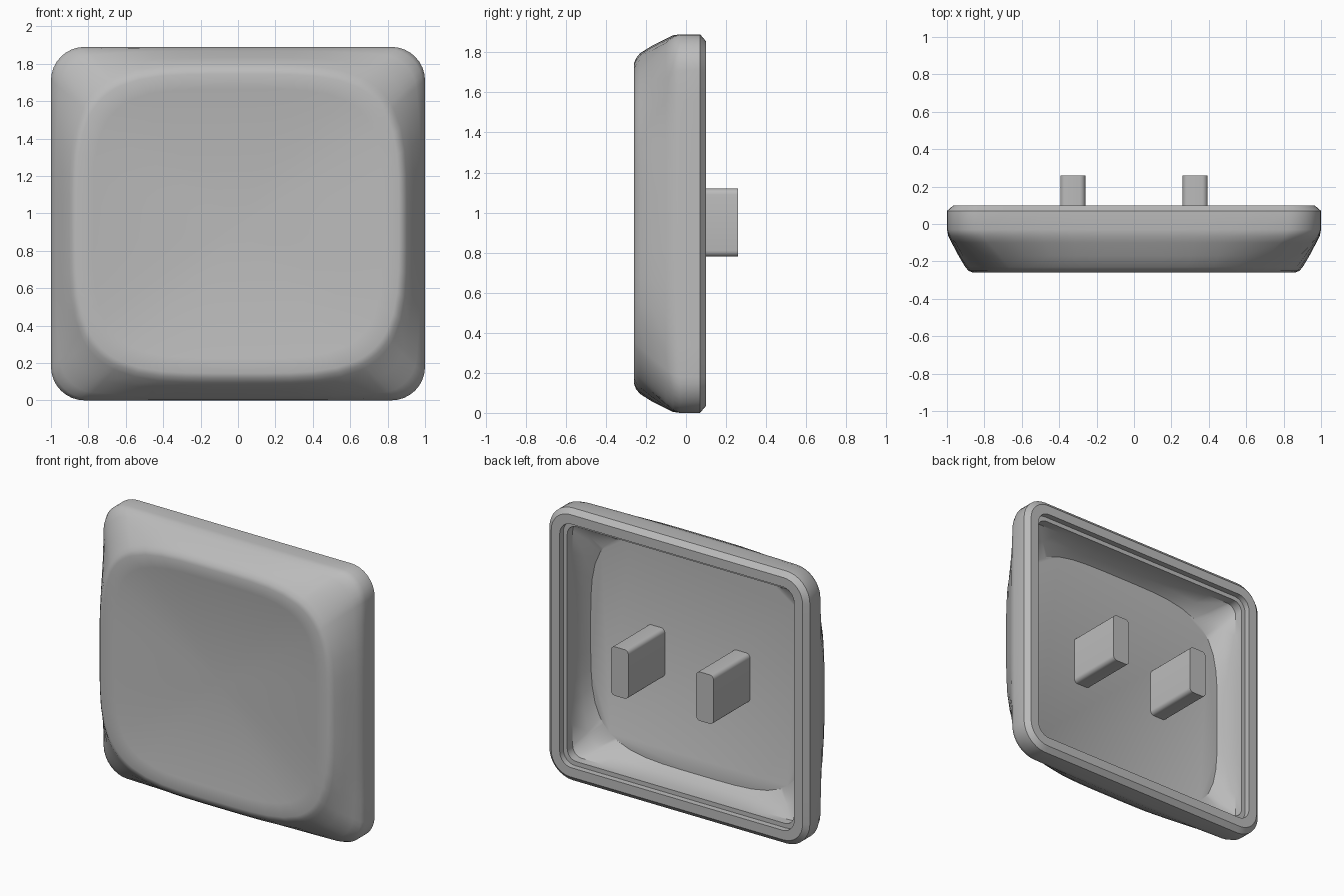
import bpy, bmesh, math

cube = bpy.data.objects.get("Cube")
if cube:
    bpy.data.objects.remove(cube)

CZ = 0.945  # height of the centre

grey = bpy.data.materials.new("light grey plastic")
grey.use_nodes = True
COLOUR = (0.5, 0.5, 0.5, 1)
grey.diffuse_color = COLOUR
grey.node_tree.nodes["Principled BSDF"].inputs["Base Color"].default_value = COLOUR


def rounded_rect(w, h, r, arc=8, straight=10):
    """Outline with half sizes w and h, as (x, z) points."""
    pts = []
    corners = [(1, 1), (-1, 1), (-1, -1), (1, -1)]
    for i, (sx, sz) in enumerate(corners):
        for k in range(arc + 1):
            a = math.pi / 2 * (i + k / arc)
            pts.append((sx * (w - r) + r * math.cos(a), sz * (h - r) + r * math.sin(a)))
        # points along the side towards the next corner
        nx, nz = corners[(i + 1) % 4]
        a = math.pi / 2 * (i + 1)
        x0, z0 = pts[-1]
        x1, z1 = nx * (w - r) + r * math.cos(a), nz * (h - r) + r * math.sin(a)
        for k in range(1, straight):
            t = k / straight
            pts.append((x0 + (x1 - x0) * t, z0 + (z1 - z0) * t))
    return pts


def ring(w, h, r=0.18, soft=0.0):
    """Blend from a rounded rectangle to a soft squircle."""
    out = []
    for x, z in rounded_rect(w, h, r):
        f = ((abs(x) / w) ** 4 + (abs(z) / h) ** 4) ** -0.25
        f = 1 + (f - 1) * soft
        out.append((x * f, z * f))
    return out


def finish(name, bm, angle):
    bmesh.ops.recalc_face_normals(bm, faces=bm.faces)
    me = bpy.data.meshes.new(name)
    bm.to_mesh(me)
    bm.free()
    ob = bpy.data.objects.new(name, me)
    bpy.context.collection.objects.link(ob)
    me.materials.append(grey)
    bpy.ops.object.select_all(action='DESELECT')
    ob.select_set(True)
    bpy.context.view_layer.objects.active = ob
    bpy.ops.object.shade_smooth_by_angle(angle=math.radians(angle))
    return ob


# Sections run from the inner floor, over the back rim, to the front dish
sections = [
    (-0.14, ring(0.83, 0.77, 0.14, 1.0)),
    (-0.08, ring(0.855, 0.80, 0.10, 0.5)),
    (0.0, ring(0.87, 0.815, 0.07)),
    (0.06, ring(0.87, 0.815, 0.07)),
    (0.06, ring(0.90, 0.845, 0.09)),
    (0.10, ring(0.90, 0.845, 0.09)),
    (0.10, ring(0.965, 0.91, 0.145)),
    (0.07, ring(1.0, 0.945)),
    (-0.03, ring(1.0, 0.945)),
    (-0.065, ring(0.993, 0.94, 0.18, 0.08)),
    (-0.10, ring(0.975, 0.923, 0.18, 0.25)),
    (-0.17, ring(0.938, 0.888, 0.18, 0.65)),
    (-0.23, ring(0.902, 0.85, 0.18, 1.0)),
    (-0.25, ring(0.885, 0.825, 0.18, 1.0)),
    (-0.26, ring(0.86, 0.80, 0.18, 1.0)),
]
DISH_DEPTH = 0.055
for i in range(1, 10):
    s = 1 - i / 10
    sections.append((-0.26 + DISH_DEPTH * (1 - s * s),
                     ring(0.86 * s, 0.80 * s, 0.18 * s, 1.0)))

bm = bmesh.new()
loops = [[bm.verts.new((x, y, z + CZ)) for x, z in pts] for y, pts in sections]
n = len(loops[0])
for a, b in zip(loops, loops[1:]):
    for i in range(n):
        j = (i + 1) % n
        bm.faces.new((a[i], a[j], b[j], b[i]))
bm.faces.new(loops[0])  # flat inner floor
tip = bm.verts.new((0, -0.26 + DISH_DEPTH, CZ))
for i in range(n):
    bm.faces.new((loops[-1][i], loops[-1][(i + 1) % n], tip))
finish("cap_shell", bm, 32)

# Two mounting prongs rising from the floor through the open back
for side, label in ((1, "left"), (-1, "right")):
    bm = bmesh.new()
    outline = rounded_rect(0.067, 0.17, 0.03, arc=5, straight=1)
    lo, hi = [[bm.verts.new((side * 0.327 + x, y, z + 0.95)) for x, z in outline]
              for y in (-0.145, 0.26)]
    bm.faces.new(lo)
    bm.faces.new(hi)
    for i in range(len(lo)):
        j = (i + 1) % len(lo)
        bm.faces.new((lo[i], lo[j], hi[j], hi[i]))
    finish(label + "_prong", bm, 40)
